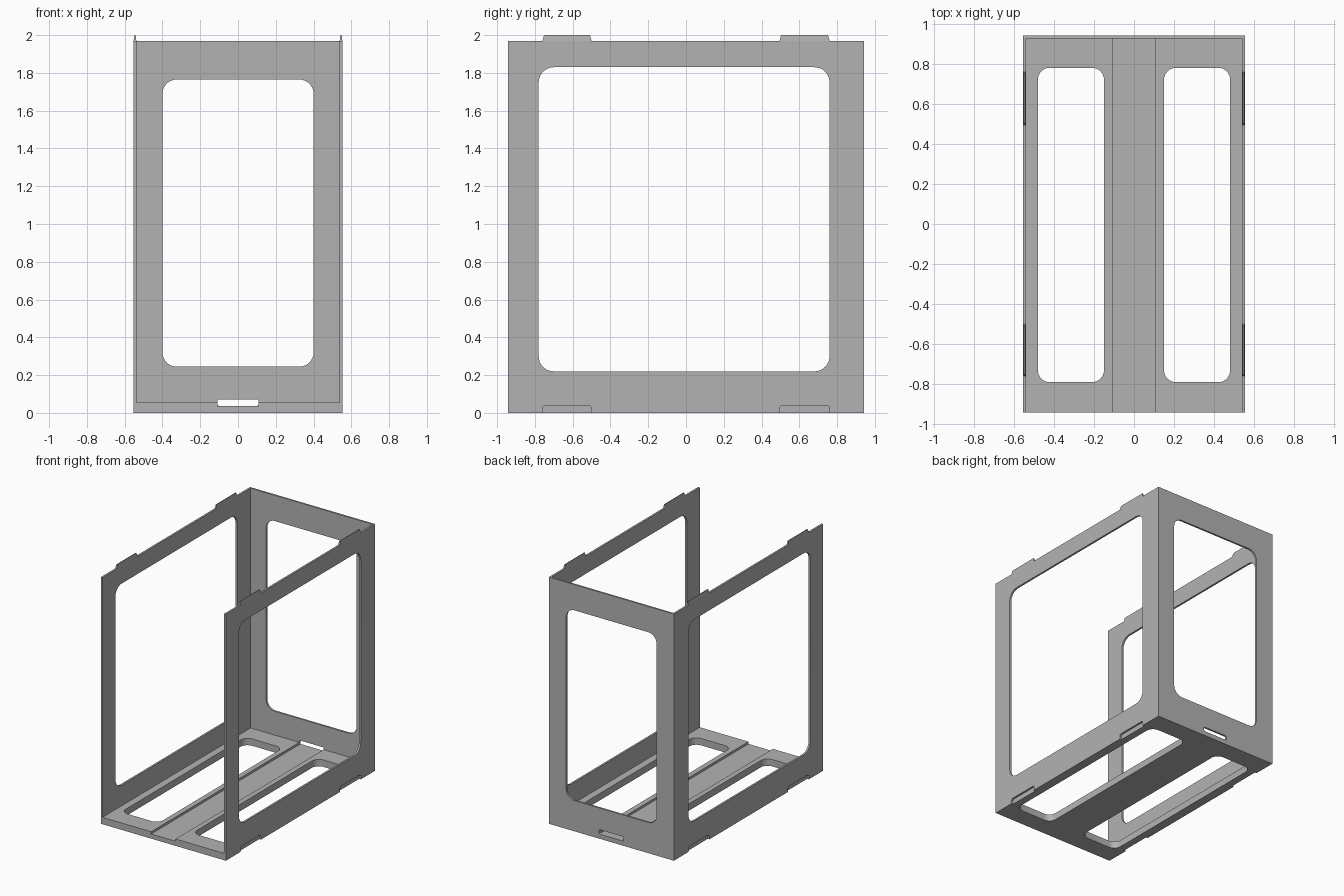
import bpy
import math
from mathutils import Matrix, Vector

cube = bpy.data.objects.get("Cube")
if cube:
    bpy.data.objects.remove(cube, do_unlink=True)

# Single grey finish
GREY = (0.45, 0.45, 0.45, 1)
grey = bpy.data.materials.new("plain grey")
grey.use_nodes = True
grey.diffuse_color = GREY
grey.node_tree.nodes["Principled BSDF"].inputs["Base Color"].default_value = GREY

# Main dimensions
W, D, H = 0.553, 0.942, 1.97    # half width, half depth, panel height
T = 0.015                       # panel thickness
CHANNEL = 0.108                 # half width of the floor channel
BASE, FLOOR = 0.037, 0.055      # floor heights in and beside the channel
CLIPS = ((-0.76, -0.5), (0.495, 0.76))

# Axes for upright panels: local x, y, thickness -> world
SIDE = Matrix(((0, 0, 1), (1, 0, 0), (0, 1, 0)))
BACK = Matrix(((1, 0, 0), (0, 0, -1), (0, 1, 0)))
FLAT = Matrix.Identity(3)


def rect(x0, x1, y0, y1, r=0.0, steps=8):
    """Rectangle outline with optional rounded corners."""
    if r == 0:
        return [(x0, y0), (x1, y0), (x1, y1), (x0, y1)]
    pts = []
    corners = ((x1 - r, y1 - r), (x0 + r, y1 - r), (x0 + r, y0 + r), (x1 - r, y0 + r))
    for q, (cx, cy) in enumerate(corners):
        for i in range(steps + 1):
            a = math.pi / 2 * (q + i / steps)
            pts.append((cx + r * math.cos(a), cy + r * math.sin(a)))
    return pts


def finish(obj):
    obj.data.materials.clear()
    obj.data.materials.append(grey)
    bpy.ops.object.select_all(action="DESELECT")
    obj.select_set(True)
    bpy.context.view_layer.objects.active = obj
    bpy.ops.object.shade_smooth_by_angle(angle=math.radians(30))


def plate(name, outlines, thickness, axes, centre):
    """Flat sheet: first outline is the edge, the others are holes."""
    curve = bpy.data.curves.new(name, "CURVE")
    curve.dimensions = "2D"
    curve.fill_mode = "BOTH"
    curve.extrude = thickness / 2
    for pts in outlines:
        spline = curve.splines.new("POLY")
        spline.points.add(len(pts) - 1)
        for p, (x, y) in zip(spline.points, pts):
            p.co = (x, y, 0, 1)
        spline.use_cyclic_u = True
    obj = bpy.data.objects.new(name, curve)
    bpy.context.collection.objects.link(obj)
    obj.matrix_world = Matrix.Translation(centre) @ axes.to_4x4()
    bpy.ops.object.select_all(action="DESELECT")
    obj.select_set(True)
    bpy.context.view_layer.objects.active = obj
    bpy.ops.object.convert(target="MESH")
    finish(bpy.context.view_layer.objects.active)


def tab(name, x, y0, y1):
    """Tapered locating tab on the top edge of a side panel."""
    verts = []
    for z, half, inset in ((H, T / 2, 0), (2.0, T / 5, 0.008)):
        verts += [(x + px, py, z) for px, py in
                  rect(-half, half, y0 + inset, y1 - inset)]
    faces = [(3, 2, 1, 0), (4, 5, 6, 7)]
    faces += [(i, (i + 1) % 4, (i + 1) % 4 + 4, i + 4) for i in range(4)]
    mesh = bpy.data.meshes.new(name)
    mesh.from_pydata(verts, [], faces)
    obj = bpy.data.objects.new(name, mesh)
    bpy.context.collection.objects.link(obj)
    finish(obj)


# Side panel edge, with notches underneath for the tabs of a panel below
side_edge = [(-D, 0)]
for y0, y1 in CLIPS:
    side_edge += [(y0, 0), (y0, 0.03), (y0 + 0.01, 0.04),
                  (y1 - 0.01, 0.04), (y1, 0.03), (y1, 0)]
side_edge += [(D - T, 0), (D - T, H), (-D, H)]
side_hole = rect(-0.78, 0.76, 0.22, 1.83, 0.08)

# Side panels, tabs and raised floor strips
for side, s in (("left", 1), ("right", -1)):
    x = s * (W - T / 2)
    plate(side + "_side_panel", [side_edge, side_hole], T, SIDE, Vector((x, 0, 0)))
    for end, (y0, y1) in zip(("front", "back"), CLIPS):
        tab(f"{side}_{end}_tab", x, y0, y1)
    xs = sorted((s * CHANNEL, s * (W - T)))
    hole = sorted((s * 0.15, s * 0.48))
    plate(side + "_floor_strip",
          [rect(*xs, -D, D - T), rect(*hole, -0.79, 0.78, 0.06)],
          FLOOR - BASE, FLAT, Vector((0, 0, (FLOOR + BASE) / 2)))

# Floor base with two long openings
plate("floor_base",
      [rect(T - W, W - T, -D, D - T),
       rect(0.15, 0.48, -0.79, 0.78, 0.06),
       rect(-0.48, -0.15, -0.79, 0.78, 0.06)],
      BASE, FLAT, Vector((0, 0, BASE / 2)))

# Back panel with window and cable slot
plate("back_panel",
      [rect(-W, W, 0, H),
       rect(-0.4, 0.4, 0.245, 1.765, 0.075),
       rect(-CHANNEL, CHANNEL, BASE, 0.072, 0.008)],
      T, BACK, Vector((0, D - T / 2, 0)))
